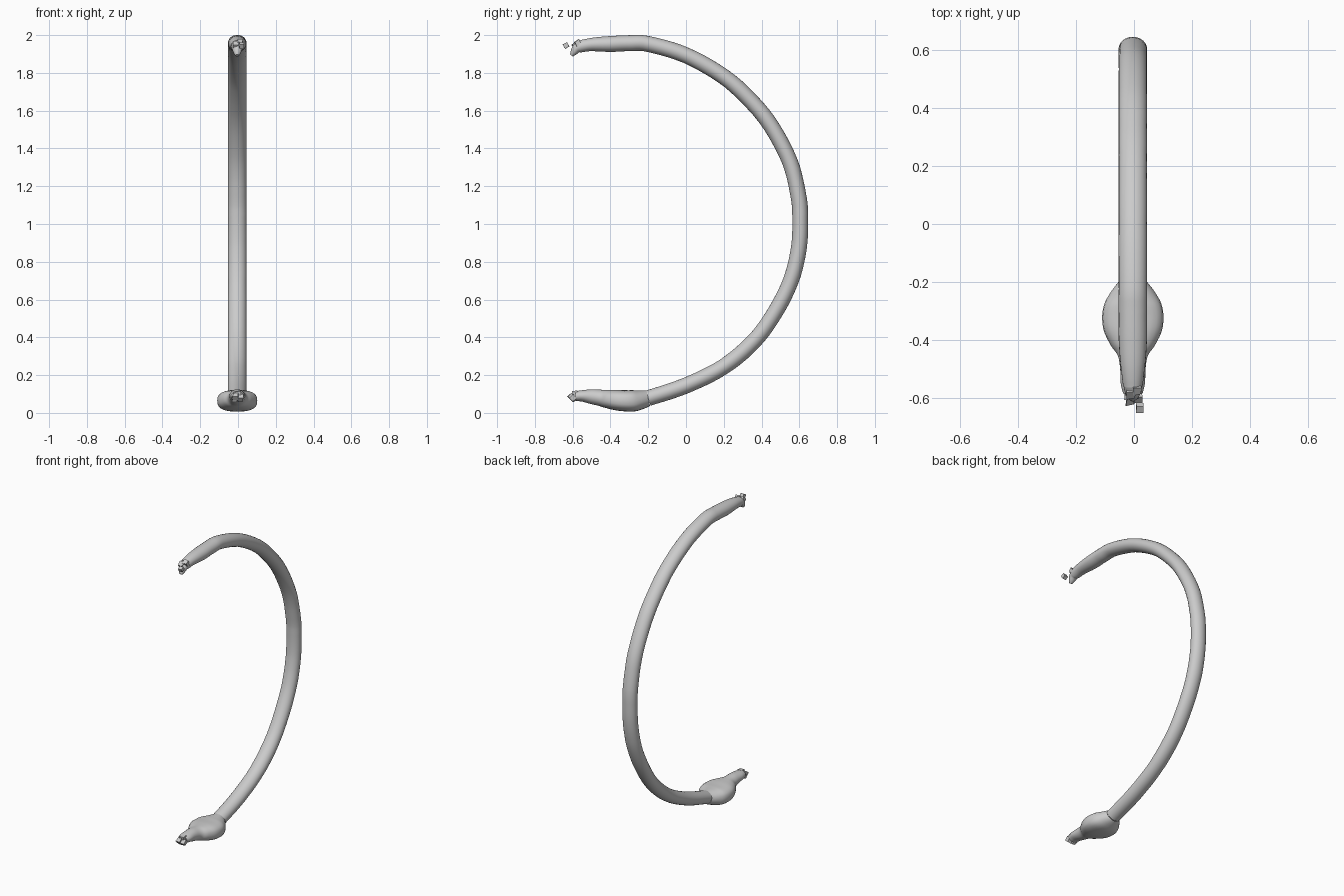
import bpy, bmesh, math, random
from mathutils import Vector, Matrix

if "Cube" in bpy.data.objects:
    bpy.data.objects.remove(bpy.data.objects["Cube"])

random.seed(4)
SIDES = 24


def spline(pts, steps):
    """Smooth interpolation through stations of any dimension."""
    p = [pts[0]] + pts + [pts[-1]]
    out = []
    for i in range(1, len(p) - 2):
        for s in range(steps):
            t = s / steps
            out.append([0.5 * (2 * b + (c - a) * t + (2 * a - 5 * b + 4 * c - d) * t * t
                               + (3 * b - a - 3 * c + d) * t ** 3)
                        for a, b, c, d in zip(*p[i - 1:i + 3])])
    return out + [list(pts[-1])]


def finish(name, bm):
    bmesh.ops.recalc_face_normals(bm, faces=bm.faces)
    me = bpy.data.meshes.new(name)
    bm.to_mesh(me)
    bm.free()
    ob = bpy.data.objects.new(name, me)
    bpy.context.collection.objects.link(ob)
    return ob


def loft(name, stations, steps=5, cx=-0.004, wobble=0.0, caps=(True, True)):
    """Stations: y, z, half width in x, half thickness, squareness."""
    rows = spline(stations, steps)
    bm = bmesh.new()
    rings = []
    for i, (y, z, hx, hr, n) in enumerate(rows):
        a, b = rows[max(i - 1, 0)], rows[min(i + 1, len(rows) - 1)]
        t = Vector((0, b[0] - a[0], b[1] - a[1])).normalized()
        normal = Vector((0, -t.z, t.y))
        k = 1 + random.uniform(-wobble, wobble)
        ring = []
        for s in range(SIDES):
            ang = 2 * math.pi * s / SIDES
            c, sn = math.cos(ang), math.sin(ang)
            u = math.copysign(abs(c) ** (2 / n), c) * hx * k
            v = math.copysign(abs(sn) ** (2 / n), sn) * hr * k
            ring.append(bm.verts.new(Vector((cx + u, y, z)) + normal * v))
        rings.append(ring)
    for r, q in zip(rings, rings[1:]):
        for s in range(SIDES):
            bm.faces.new((r[s], r[(s + 1) % SIDES], q[(s + 1) % SIDES], q[s]))
    for use, ring in zip(caps, (rings[0], rings[-1])):
        if use:
            bm.faces.new(ring)
    for f in bm.faces:
        f.smooth = len(f.verts) == 4
    return finish(name, bm)


def crumbs(name, spots):
    """Small ragged lumps at the worn ends."""
    bm = bmesh.new()
    for x, y, z, size in spots:
        new = bmesh.ops.create_cube(bm, size=size)["verts"]
        for v in new:
            v.co *= random.uniform(0.8, 1.15)
        bmesh.ops.rotate(bm, verts=new, matrix=Matrix.Rotation(random.uniform(0, 1), 3, 'X'))
        bmesh.ops.translate(bm, verts=new, vec=(x, y, z))
    return finish(name, bm)


# Long C-shaped shaft
path = [(-.56, 1.940), (-.5, 1.95), (-.4, 1.953), (-.3, 1.957), (-.2, 1.953), (0, 1.893),
        (.2, 1.78), (.34, 1.655), (.45, 1.52), (.55, 1.33), (.595, 1.15), (.605, 1.03),
        (.597, .87), (.555, .7), (.47, .53), (.36, .38), (.2, .245), (0, .145), (-.2, .078)]
sizes = [(.034, .032), (.041, .035)] + [(.049, .042)] * (len(path) - 2)
loft("curved_shaft", [(*p, *s, 2.0) for p, s in zip(path, sizes)], wobble=0.01,
     caps=(True, False))

# Flattened bulb and its narrow neck: y, z, half width, half height, squareness
loft("bulb_and_neck", [
    (-.20, .078, .049, .042, 2.0), (-.235, .070, .076, .050, 2.2), (-.275, .064, .098, .056, 2.6),
    (-.32, .064, .106, .056, 2.7), (-.37, .068, .100, .054, 2.6), (-.42, .074, .076, .048, 2.3),
    (-.455, .080, .052, .043, 2.0), (-.50, .086, .044, .039, 2.0), (-.55, .090, .042, .030, 2.0),
    (-.585, .088, .034, .026, 2.0)], caps=(False, True))

# Hooked upper tip
loft("upper_tip", [(-.555, 1.94, .033, .032, 2), (-.578, 1.93, .028, .026, 2),
                   (-.595, 1.908, .02, .018, 2), (-.606, 1.892, .010, .009, 2)], steps=3)

# Ragged crumbs at both ends
crumbs("upper_tip_crumbs", [(.02, -.635, 1.945, .024), (-.01, -.585, 1.945, .03),
                            (.012, -.572, 1.958, .028)])
crumbs("lower_tip_crumbs", [(-.012, -.606, .088, .030), (.014, -.598, .078, .028),
                            (.0, -.588, .102, .03), (-.02, -.59, .075, .026)])
